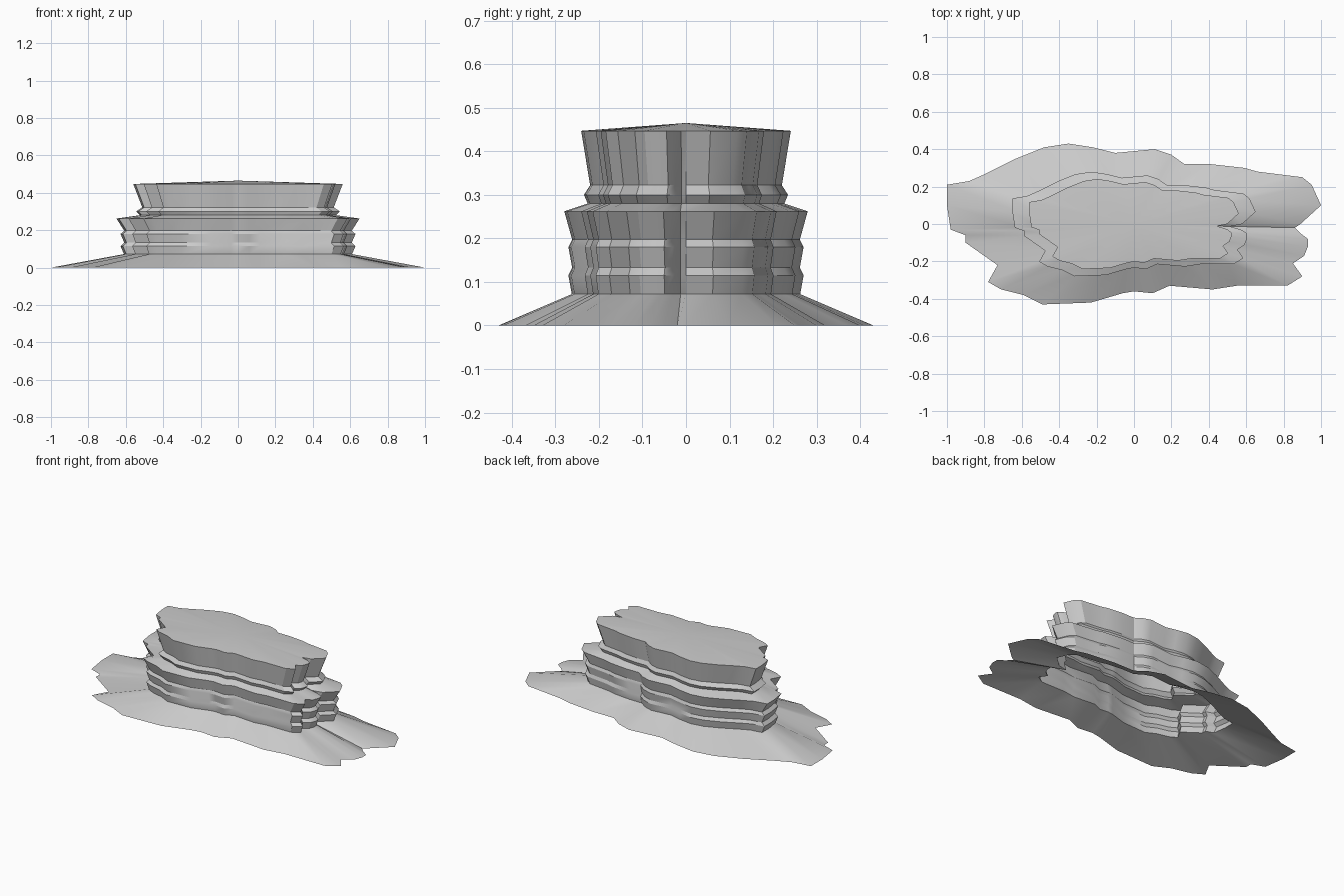
import bpy
import bmesh
import math

default_cube = bpy.data.objects.get("Cube")
if default_cube:
    bpy.data.objects.remove(default_cube, do_unlink=True)

# One plain rock colour
rock = bpy.data.materials.new("rock_grey")
rock.use_nodes = True
rock_colour = (0.6, 0.6, 0.6, 1)
rock.diffuse_color = rock_colour
shader = next(n for n in rock.node_tree.nodes if n.type == 'BSDF_PRINCIPLED')
shader.inputs["Base Color"].default_value = rock_colour

# Ground outline of the mesa in hundredths, counter-clockwise from the east tip
OUTLINE = [
    (100, 10), (95, 21), (90, 25), (82, 26), (66, 28), (59, 30), (41, 32),
    (27, 32), (20, 37), (11, 40), (-10, 38), (-22, 41), (-35, 43), (-48, 41),
    (-63, 35), (-79, 27), (-88, 23), (-100, 21), (-100, 10), (-98, -3),
    (-90, -6), (-90, -10), (-73, -22), (-78, -31), (-71, -35), (-59, -38),
    (-49, -43), (-23, -42), (-6, -37), (0, -36), (10, -37), (19, -33),
    (42, -35), (55, -33), (82, -33), (90, -28), (85, -21), (91, -17),
    (93, -12), (93, -8), (89, -5), (86, -2), (89, 0),
]
GULLY = OUTLINE.index((86, -2))


def ring(bm, scale, z):
    """Scaled copy of the outline, with the east gully cut deeper above ground."""
    verts = []
    for i, (x, y) in enumerate(OUTLINE):
        depth = 0.92 if i == GULLY and z > 0 else 1
        verts.append(bm.verts.new((x / 100 * scale * depth, y / 100 * scale, z)))
    return verts


def bridge(bm, lower, upper):
    count = len(lower)
    for i in range(count):
        j = (i + 1) % count
        bm.faces.new((lower[i], lower[j], upper[j], upper[i]))


def build(name, profile, peak=None):
    """Loft the outline through (scale, height) pairs, optionally closed to a peak."""
    bm = bmesh.new()
    rings = [ring(bm, scale, z) for scale, z in profile]
    for lower, upper in zip(rings, rings[1:]):
        bridge(bm, lower, upper)
    if peak is not None:
        tip = bm.verts.new((0, 0, peak))
        last = rings[-1]
        for i, vert in enumerate(last):
            bm.faces.new((vert, last[(i + 1) % len(last)], tip))
    mesh = bpy.data.meshes.new(name)
    bm.to_mesh(mesh)
    bm.free()
    mesh.materials.append(rock)
    obj = bpy.data.objects.new(name, mesh)
    bpy.context.collection.objects.link(obj)
    bpy.ops.object.select_all(action='DESELECT')
    obj.select_set(True)
    bpy.context.view_layer.objects.active = obj
    bpy.ops.object.shade_smooth_by_angle(angle=math.radians(30))
    return obj


# Sloping apron of debris, open underneath
build("debris_slope", [(1, 0), (0.61, 0.072)])

# Lower cliff with two narrow eroded bands and an overhanging lip
build("lower_cliff", [
    (0.61, 0.072), (0.628, 0.115), (0.608, 0.133),
    (0.628, 0.18), (0.608, 0.197), (0.65, 0.262),
])

# Ledge stepping back to the upper tier
build("middle_ledge", [(0.65, 0.262), (0.525, 0.28)])

# Upper cliff flaring out towards the rim
build("upper_cliff", [
    (0.525, 0.28), (0.545, 0.3), (0.512, 0.322), (0.56, 0.447),
])

# Gently domed plateau
build("plateau_top", [(0.56, 0.447)], peak=0.465)
